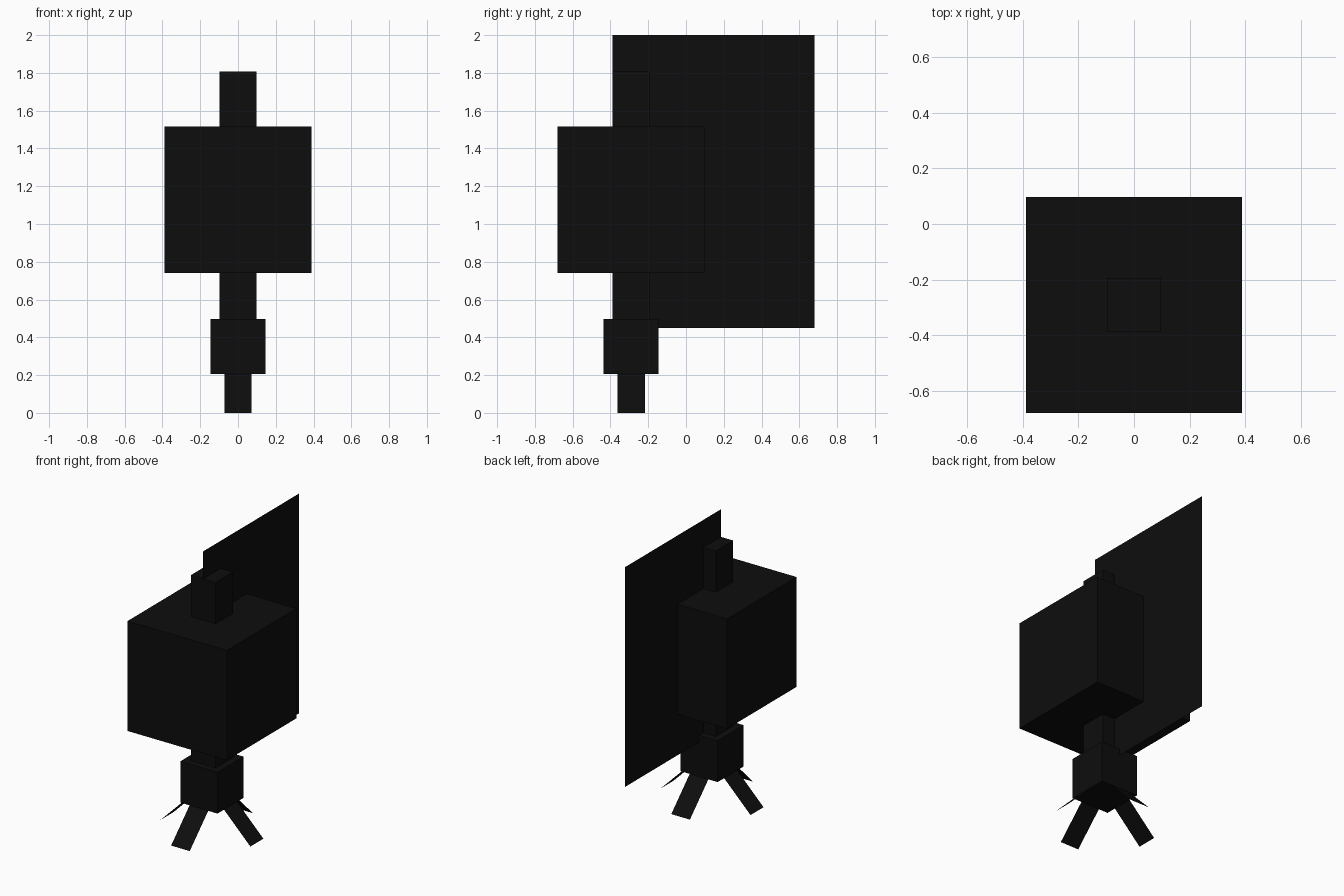
import bpy
import math

if "Cube" in bpy.data.objects:
    bpy.data.objects.remove(bpy.data.objects["Cube"])

PX = 0.097        # grid unit of the blocky design
CY = -3 * PX      # y of the main vertical axis
LEG_DROP = 3 * math.sin(math.radians(45))   # legs: 3 units long, 45 degrees

black = bpy.data.materials.new("near_black")
black.diffuse_color = (0.004, 0.004, 0.004, 1)
black.use_nodes = True
black.node_tree.nodes["Principled BSDF"].inputs["Base Color"].default_value = black.diffuse_color


def mesh_object(name, verts, faces):
    """Mesh from points given in grid units around the main axis."""
    mesh = bpy.data.meshes.new(name)
    mesh.from_pydata([(x * PX, y * PX + CY, z * PX) for x, y, z in verts], [], faces)
    mesh.materials.append(black)
    obj = bpy.data.objects.new(name, mesh)
    bpy.context.collection.objects.link(obj)
    return obj


def block(name, half, z0, z1):
    """Square block centred on the main axis."""
    ring = [(-half, -half), (half, -half), (half, half), (-half, half)]
    verts = [(x, y, z) for z in (z0, z1) for x, y in ring]
    sides = [(i, (i + 1) % 4, (i + 1) % 4 + 4, i + 4) for i in range(4)]
    return mesh_object(name, verts, [(3, 2, 1, 0), (4, 5, 6, 7)] + sides)


base_z = LEG_DROP
post_z = base_z + 2.5

# Stacked blocks
block("base_block", 1.5, base_z, base_z + 3)
block("post", 1, post_z, post_z + 14)
block("large_cube", 4, post_z + 3, post_z + 11)

# Flat upright sheet running backwards through the post
mesh_object("back_sheet",
            [(0, -1, post_z), (0, 10, post_z), (0, 10, post_z + 16), (0, -1, post_z + 16)],
            [(0, 1, 2, 3)])

# Four flat legs splayed outward from the lower edges of the base block
for i, side in enumerate(("front", "right", "back", "left")):
    a = math.radians(90 * i)
    profile = [(-0.75, -1.5, base_z), (-0.75, -1.5 - LEG_DROP, 0),
               (0.75, -1.5 - LEG_DROP, 0), (0.75, -1.5, base_z)]
    verts = [(x * math.cos(a) - y * math.sin(a), x * math.sin(a) + y * math.cos(a), z)
             for x, y, z in profile]
    mesh_object(side + "_leg", verts, [(0, 1, 2, 3)])
